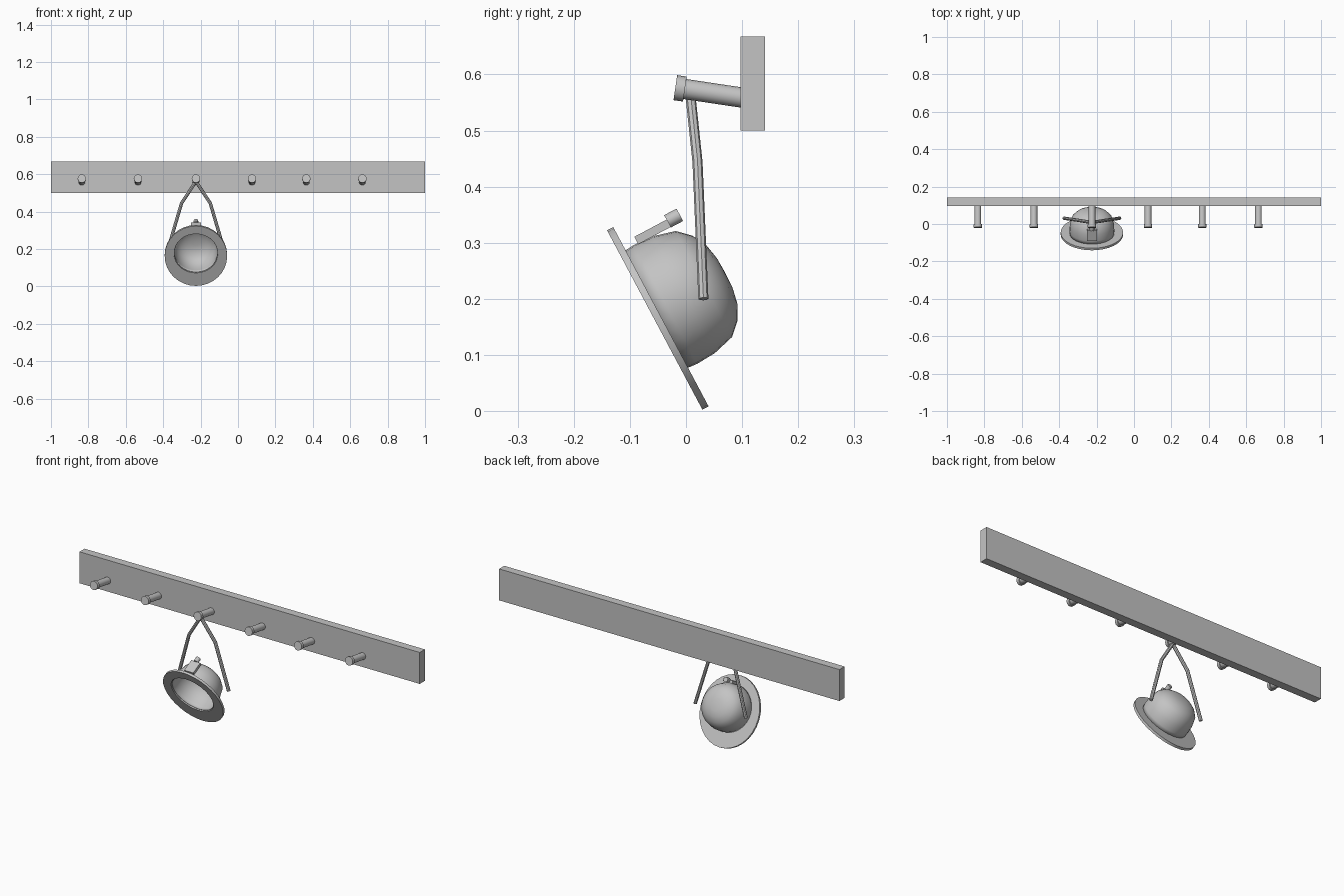
import bpy, bmesh
from math import cos, sin, pi, radians
from mathutils import Matrix, Vector

cube = bpy.data.objects.get("Cube")
if cube:
    bpy.data.objects.remove(cube, do_unlink=True)

grey = bpy.data.materials.new("plain grey")
grey.use_nodes = True
colour = (0.55, 0.55, 0.55, 1)
grey.diffuse_color = colour
grey.node_tree.nodes["Principled BSDF"].inputs["Base Color"].default_value = colour

HOOK_X = -0.225
# Hat frame: origin at the crown opening, local z towards the crown, local y down the brim
HAT = Matrix.Translation((HOOK_X, -0.052, 0.182)) @ Matrix.Rotation(radians(-62), 4, 'X')


def finish(name, bm, matrix=Matrix()):
    bmesh.ops.recalc_face_normals(bm, faces=bm.faces)
    mesh = bpy.data.meshes.new(name)
    bm.to_mesh(mesh)
    bm.free()
    mesh.materials.append(grey)
    obj = bpy.data.objects.new(name, mesh)
    bpy.context.collection.objects.link(obj)
    obj.matrix_world = matrix
    bpy.ops.object.select_all(action='DESELECT')
    obj.select_set(True)
    bpy.context.view_layer.objects.active = obj
    bpy.ops.object.shade_smooth_by_angle(angle=radians(35))
    return obj


def box(name, centre, size, matrix=Matrix()):
    bm = bmesh.new()
    bmesh.ops.create_cube(bm, size=1)
    bmesh.ops.scale(bm, vec=size, verts=bm.verts)
    return finish(name, bm, matrix @ Matrix.Translation(centre))


def rod(bm, start, end, radius, sides=16):
    start, end = Vector(start), Vector(end)
    axis = end - start
    turn = axis.to_track_quat('Z', 'Y').to_matrix().to_4x4()
    bmesh.ops.create_cone(bm, cap_ends=True, segments=sides, radius1=radius, radius2=radius,
                          depth=axis.length, matrix=Matrix.Translation((start + end) / 2) @ turn)


def ring(bm, rx, ry, z, y=0, sides=32):
    return [bm.verts.new((rx * cos(2 * pi * i / sides), y + ry * sin(2 * pi * i / sides), z))
            for i in range(sides)]


def bridge(bm, a, b):
    for i in range(len(a)):
        j = (i + 1) % len(a)
        bm.faces.new((a[i], a[j], b[j], b[i]))


# Wall board
box("wall_board", (0, 0.119, 0.584), (2, 0.043, 0.167))

# Six tilted pegs, each with a wider end cap
for n, x in enumerate((-0.835, -0.535, HOOK_X, 0.075, 0.365, 0.665), 1):
    bm = bmesh.new()
    rod(bm, (x, 0.105, 0.558), (x, -0.002, 0.574), 0.018)
    rod(bm, (x, -0.002, 0.574), (x, -0.019, 0.5765), 0.0225)
    finish(f"peg_{n}", bm)

# Crown: hollow rounded dome
bm = bmesh.new()
profile = ((0.118, -0.006), (0.12, 0.018), (0.118, 0.054), (0.107, 0.095),
           (0.086, 0.117), (0.06, 0.131), (0.03, 0.137))
loops = [ring(bm, r, r, z) for r, z in profile]
for a, b in zip(loops, loops[1:]):
    bridge(bm, a, b)
tip = bm.verts.new((0, 0, 0.138))
top = loops[-1]
for i in range(len(top)):
    bm.faces.new((top[i], top[(i + 1) % len(top)], tip))
crown = finish("hat_crown", bm, HAT)
shell = crown.modifiers.new("shell", 'SOLIDIFY')
shell.thickness = 0.003
shell.offset = -1

# Brim: flat oval ring set off-centre around the opening
bm = bmesh.new()
loops = [ring(bm, 0.167, 0.181, 0, 0.0155), ring(bm, 0.167, 0.181, -0.0125, 0.0155),
         ring(bm, 0.118, 0.118, -0.0125), ring(bm, 0.118, 0.118, 0)]
for k in range(4):
    bridge(bm, loops[k], loops[(k + 1) % 4])
finish("hat_brim", bm, HAT)

# Clip and knob on top of the crown
box("hat_clip", (0, -0.125, 0.058), (0.053, 0.015, 0.066), HAT)
bm = bmesh.new()
rod(bm, (0, -0.129, 0.09), (0, -0.129, 0.115), 0.0125, 12)
finish("clip_knob", bm, HAT)

# Chin strap: two bent cords hanging from the peg
for name, side in (("left_strap", 1), ("right_strap", -1)):
    path = [Vector((HOOK_X + side * x, y, z)) for x, y, z in
            ((0, 0.008, 0.562), (0.077, 0.0205, 0.444), (0.149, 0.031, 0.2))]
    bm = bmesh.new()
    loops = []
    for k, p in enumerate(path):
        tangent = (path[min(k + 1, 2)] - path[max(k - 1, 0)]).normalized()
        across = tangent.cross(Vector((0, 1, 0))).normalized()
        depth = across.cross(tangent)
        loops.append([bm.verts.new(p + 0.009 * (across * cos(a * pi / 4) + depth * sin(a * pi / 4)))
                      for a in range(8)])
    bridge(bm, loops[0], loops[1])
    bridge(bm, loops[1], loops[2])
    bm.faces.new(loops[0])
    bm.faces.new(loops[2])
    finish(name, bm)
